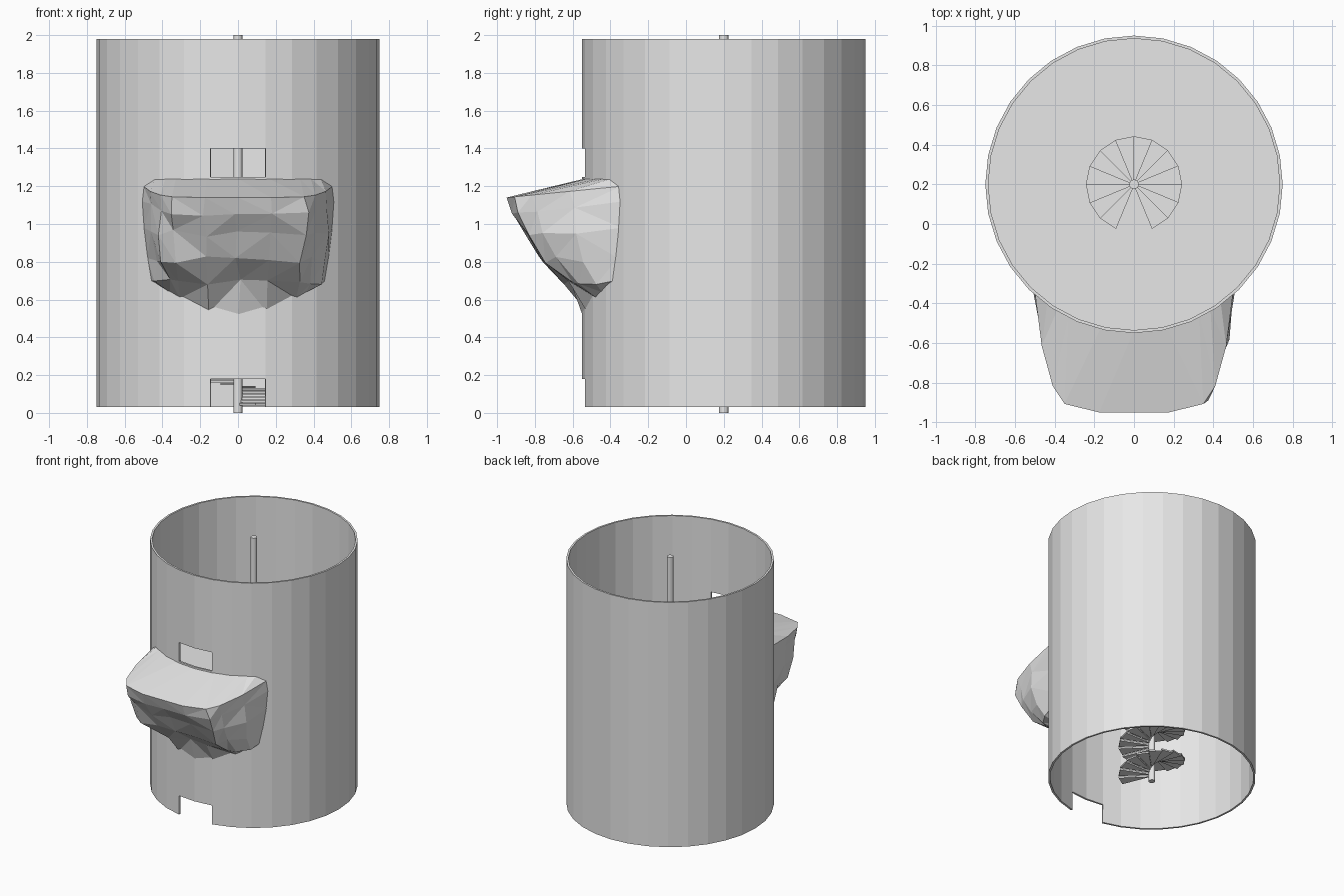
import bpy, bmesh, math, random

cube = bpy.data.objects.get("Cube")
if cube:
    bpy.data.objects.remove(cube, do_unlink=True)

random.seed(4)
CY, R, SIDES = 0.2, 0.75, 32
FLOOR_Z = 1.24

grey = bpy.data.materials.new("plain grey")
grey.use_nodes = True
grey.diffuse_color = (0.8, 0.8, 0.8, 1)
grey.node_tree.nodes["Principled BSDF"].inputs["Base Color"].default_value = (0.8, 0.8, 0.8, 1)


def make(name, bm):
    mesh = bpy.data.meshes.new(name)
    bmesh.ops.recalc_face_normals(bm, faces=bm.faces)
    bm.to_mesh(mesh)
    bm.free()
    mesh.materials.append(grey)
    obj = bpy.data.objects.new(name, mesh)
    bpy.context.collection.objects.link(obj)
    return obj


def polar(r, a, z):
    return (r * math.cos(a), CY + r * math.sin(a), z)


def prism(bm, outline, z0, z1):
    """Extruded flat outline given as (radius, angle) pairs."""
    low = [bm.verts.new(polar(r, a, z0)) for r, a in outline]
    high = [bm.verts.new(polar(r, a, z1)) for r, a in outline]
    bm.faces.new(low[::-1])
    bm.faces.new(high)
    n = len(outline)
    for i in range(n):
        j = (i + 1) % n
        bm.faces.new((low[i], low[j], high[j], high[i]))


# Tower wall: a tube with two doorways left open at the front
bm = bmesh.new()
levels = [0.03, 0.18, 1.25, 1.40, 1.98]
rings = [[bm.verts.new(polar(R, math.tau * i / SIDES, z)) for i in range(SIDES)] for z in levels]
front = SIDES * 3 // 4
for k in range(len(levels) - 1):
    for i in range(SIDES):
        if k in (0, 2) and i in (front - 1, front):
            continue
        j = (i + 1) % SIDES
        bm.faces.new((rings[k][i], rings[k][j], rings[k + 1][j], rings[k + 1][i]))
wall = make("tower_wall", bm)
solid = wall.modifiers.new("thickness", "SOLIDIFY")
solid.thickness = 0.015
solid.offset = -1

# Upper floor with a round stairwell; one sector stays as the landing
bm = bmesh.new()
STEPS = 16
for i in range(STEPS):
    a = -math.pi / 2 + math.tau * i / STEPS
    b = a + math.tau / STEPS
    mid = (a + b) / 2
    inner = 0.02 if i == 0 else 0.24
    prism(bm, [(inner, a), (0.735, a), (0.735, mid), (0.735, b), (inner, b)], FLOOR_Z - 0.02, FLOOR_Z)
make("upper_floor", bm)

# Spiral stair climbing anticlockwise from the lower doorway
bm = bmesh.new()
count = STEPS * 5 - 1
rise = (FLOOR_Z - 0.04) / count
for i in range(count):
    a = -math.pi / 2 + math.tau * (i + 1) / STEPS
    z = 0.04 + rise * i
    prism(bm, [(0.02, a), (0.24, a), (0.24, a + math.tau / STEPS), (0.02, a + math.tau / STEPS)], z, z + 0.012)
make("spiral_stair", bm)

# Central pole
bm = bmesh.new()
prism(bm, [(0.024, math.tau * i / 16) for i in range(16)], 0, 2)
make("central_pole", bm)

# Rough rock balcony: rows run around the front from wall to wall
half = [(-1, 0), (-0.93, 0.45), (-0.82, 0.78), (-0.7, 0.93), (-0.35, 1)]
plan = half + [(0, 1)] + [(-u, d) for u, d in reversed(half)]
# half width, front y, height at the wall, height at the front
rows = [
    (0.50, -0.95, 1.20, 1.14),
    (0.51, -0.92, 1.12, 1.06),
    (0.50, -0.86, 0.98, 0.95),
    (0.48, -0.77, 0.82, 0.81),
    (0.46, -0.63, 0.70, 0.69),
]


def wall_y(x):
    return CY - math.sqrt(0.738 ** 2 - x * x)


bm = bmesh.new()
grid = [[bm.verts.new((0.47 * u, wall_y(0.47 * u), FLOOR_Z)) for u, d in plan]]
for n, (w, y_front, z_side, z_front) in enumerate(rows):
    back = wall_y(w)
    line = []
    for u, d in plan:
        wobble = 0 if n == 0 or d == 0 else 0.018
        x = w * u + random.uniform(-wobble, wobble)
        y = back + (y_front - back) * d + random.uniform(-wobble, wobble)
        z = z_side + (z_front - z_side) * d + random.uniform(-wobble, wobble)
        line.append(bm.verts.new((x, y, z)))
    grid.append(line)
grid.append([bm.verts.new((0.44 * u, wall_y(0.44 * u), 0.49 + 0.2 * abs(u) ** 1.5)) for u, d in plan])
for low, high in zip(grid[1:], grid):
    for i in range(len(plan) - 1):
        bm.faces.new((low[i], low[i + 1], high[i + 1], high[i]))
bmesh.ops.triangulate(bm, faces=bm.faces[:])
bmesh.ops.recalc_face_normals(bm, faces=bm.faces)
make("rock_balcony", bm)
